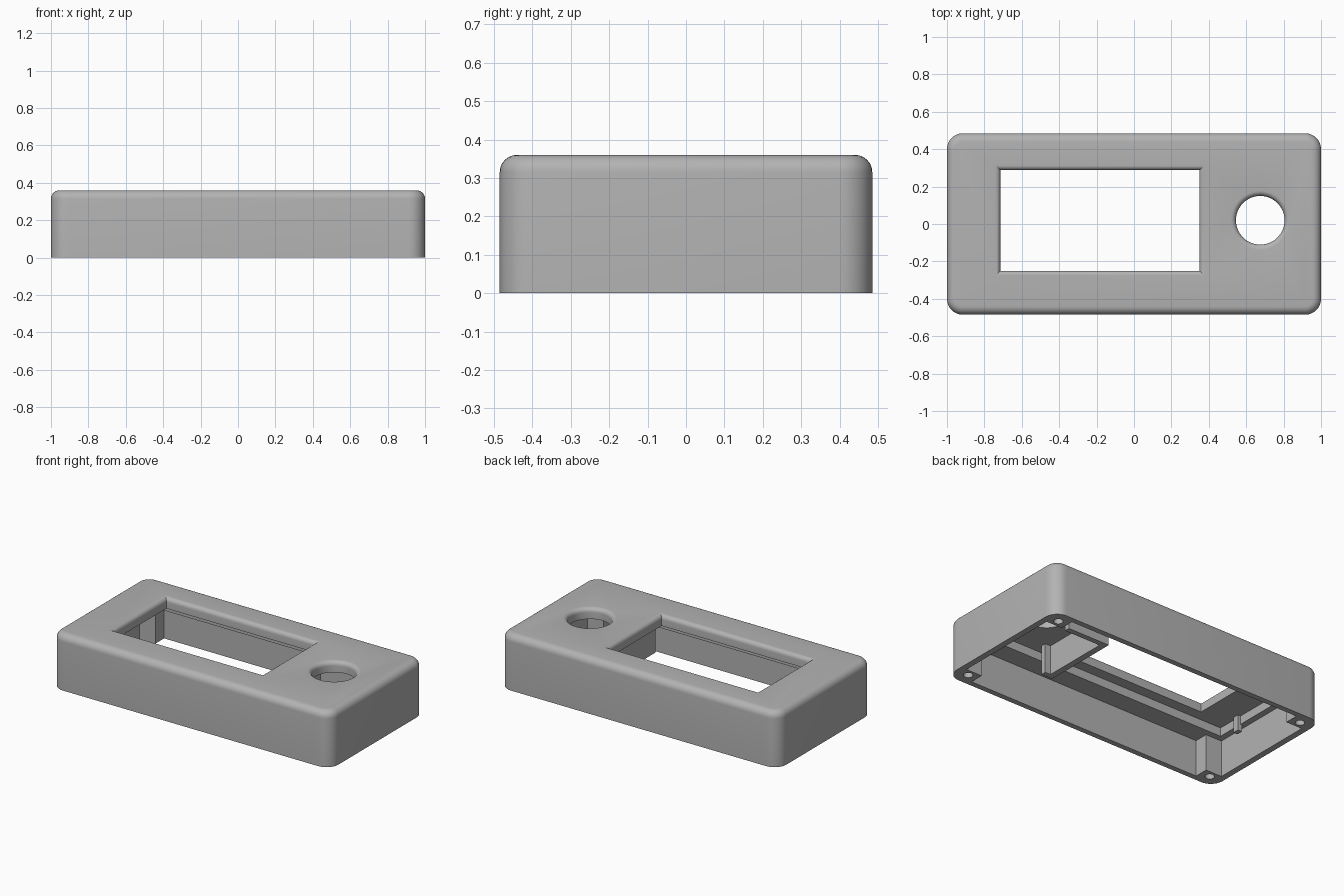
import bpy, bmesh, math

if "Cube" in bpy.data.objects:
    bpy.data.objects.remove(bpy.data.objects["Cube"])

grey = bpy.data.materials.new("matte grey")
grey.diffuse_color = (0.45, 0.45, 0.45, 1)
grey.use_nodes = True
grey.node_tree.nodes["Principled BSDF"].inputs["Base Color"].default_value = grey.diffuse_color


def rounded_rect(x0, x1, y0, y1, r, n=8):
    """Outline of a rectangle with rounded corners, counter-clockwise."""
    if r <= 0:
        return [(x0, y0), (x1, y0), (x1, y1), (x0, y1)]
    pts = []
    for cx, cy, a0 in ((x1 - r, y1 - r, 0), (x0 + r, y1 - r, 90),
                       (x0 + r, y0 + r, 180), (x1 - r, y0 + r, 270)):
        for i in range(n + 1):
            a = math.radians(a0 + 90 * i / n)
            pts.append((cx + r * math.cos(a), cy + r * math.sin(a)))
    return pts


def circle(x, y, r, n=48):
    return [(x + r * math.cos(2 * math.pi * i / n),
             y + r * math.sin(2 * math.pi * i / n)) for i in range(n)]


def loft(name, layers):
    """Closed solid through matching outlines, each given as (points, z)."""
    bm = bmesh.new()
    rings = [[bm.verts.new((x, y, z)) for x, y in pts] for pts, z in layers]
    n = len(rings[0])
    for a, b in zip(rings, rings[1:]):
        for i in range(n):
            j = (i + 1) % n
            bm.faces.new((a[i], a[j], b[j], b[i]))
    bm.faces.new(rings[0][::-1])
    bm.faces.new(rings[-1])
    bmesh.ops.recalc_face_normals(bm, faces=bm.faces)
    me = bpy.data.meshes.new(name)
    bm.to_mesh(me)
    bm.free()
    me.materials.append(grey)
    ob = bpy.data.objects.new(name, me)
    bpy.context.collection.objects.link(ob)
    return ob


def block(name, x0, x1, y0, y1, z0, z1):
    pts = rounded_rect(x0, x1, y0, y1, 0)
    return loft(name, [(pts, z0), (pts, z1)])


def cut(target, cutter):
    m = target.modifiers.new(cutter.name, 'BOOLEAN')
    m.operation, m.solver, m.object = 'DIFFERENCE', 'EXACT', cutter
    bpy.context.view_layer.objects.active = target
    bpy.ops.object.modifier_apply(modifier=m.name)
    bpy.data.objects.remove(cutter)


H, FILLET, LIP = 0.36, 0.045, 0.028
LEDGE, CEILING = 0.235, 0.29
QUARTER = [math.pi / 2 * i / 6 for i in range(7)]

# Outer shell with rounded corners and a rounded top edge
layers = [(rounded_rect(-1, 1, -.485, .485, .085), 0)]
for a in QUARTER:
    d = FILLET * (1 - math.cos(a))
    layers.append((rounded_rect(-1 + d, 1 - d, -.485 + d, .485 - d, .085 - d),
                   H - FILLET + FILLET * math.sin(a)))
case = loft("case", layers)

# Main cavity, leaving a square post in each corner
X, Y, PX, PY = .96, .45, .845, .36
corner = [(X, PY), (PX, PY), (PX, Y)]
outline = (corner + [(-x, y) for x, y in corner[::-1]]
           + [(-x, -y) for x, y in corner] + [(x, -y) for x, y in corner[::-1]])
cut(case, loft("cavity", [(outline, -.1), (outline, LEDGE)]))

# Shallower board recess above the ledge
cut(case, block("board_recess", -.92, .92, -.32, .355, .1, CEILING))

# Display window and knob hole, flaring out in a rounded lip at the top
flare = [(LIP * (1 - math.cos(a)), H - LIP + LIP * math.sin(a)) for a in QUARTER]
flare = [(0, .2)] + flare + [(LIP, H + .05)]
cut(case, loft("window", [(rounded_rect(-.715 - d, .35 + d, -.25 - d, .288 + d, 0), z)
                          for d, z in flare]))
cut(case, loft("knob_hole", [(circle(.675, .02, .13 + d), z) for d, z in flare]))

# Screw holes in the posts
for sx in (-1, 1):
    for sy in (-1, 1):
        pts = circle(sx * .91, sy * .405, .028, 20)
        cut(case, loft("screw_hole", [(pts, -.1), (pts, .2)]))

bpy.ops.object.select_all(action='DESELECT')
case.select_set(True)
bpy.context.view_layer.objects.active = case
bpy.ops.object.shade_smooth_by_angle(angle=math.radians(30))

# Bay walls hanging from the ceiling around the knob
TOP = CEILING + .005
block("bay_inner_wall", .40, .44, -.26, .25, .10, TOP)
block("bay_back_wall", .44, .70, .215, .25, .10, TOP)
block("bay_front_stub", .44, .48, -.26, -.225, .10, TOP)

# Small locating rib at the far end of the recess
block("locating_rib", -.93, -.90, -.18, -.14, .19, TOP)
